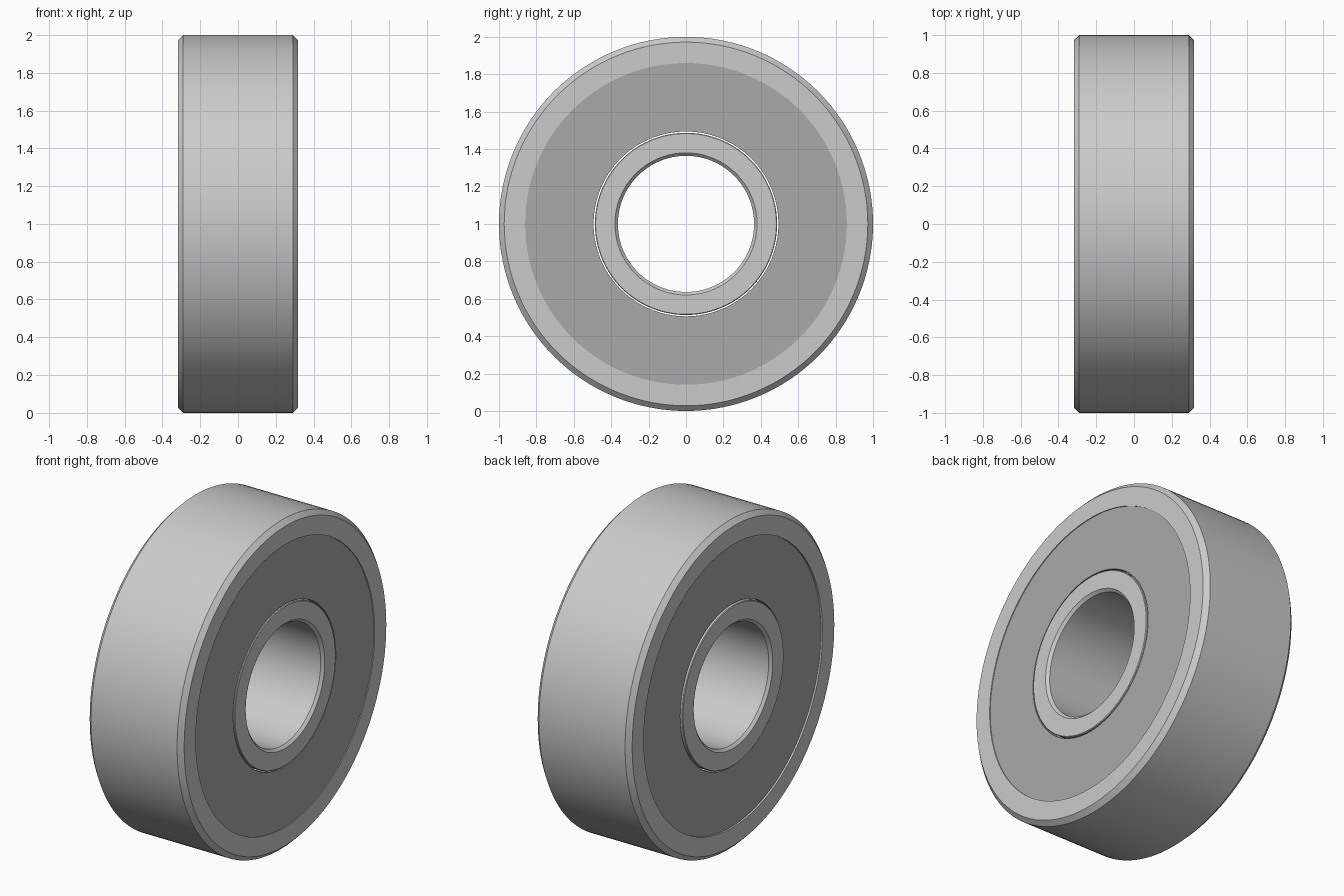
import bpy, bmesh, math

if "Cube" in bpy.data.objects:
    bpy.data.objects.remove(bpy.data.objects["Cube"])

SEG = 128
HALF = 0.318      # half the bearing width
CENTRE_Z = 1.0


def lathe(name, profile, colour=None):
    """Revolve a closed (x, radius) profile around the x axis."""
    bm = bmesh.new()
    rings = []
    for i in range(SEG):
        a = 2 * math.pi * i / SEG
        rings.append([bm.verts.new((x, r * math.cos(a), r * math.sin(a)))
                      for x, r in profile])
    n = len(profile)
    for i in range(SEG):
        p, q = rings[i], rings[(i + 1) % SEG]
        for j in range(n):
            k = (j + 1) % n
            bm.faces.new((p[j], p[k], q[k], q[j]))
    bmesh.ops.recalc_face_normals(bm, faces=bm.faces)
    mesh = bpy.data.meshes.new(name)
    bm.to_mesh(mesh)
    bm.free()
    obj = bpy.data.objects.new(name, mesh)
    obj.location.z = CENTRE_Z
    bpy.context.collection.objects.link(obj)
    if colour:
        mesh.materials.append(colour)
    bpy.ops.object.select_all(action='DESELECT')
    obj.select_set(True)
    bpy.context.view_layer.objects.active = obj
    bpy.ops.object.shade_smooth_by_angle(angle=math.radians(30))
    return obj


def symmetric(half):
    """Mirror half a profile across x = 0 and close the loop."""
    return half + [(-x, r) for x, r in reversed(half)]


dark = bpy.data.materials.new("dark_seal")
dark.diffuse_color = (0.4, 0.4, 0.4, 1)
dark.use_nodes = True
dark.node_tree.nodes["Principled BSDF"].inputs["Base Color"].default_value = dark.diffuse_color


def groove(base, depth):
    """Half of a rounded ball track cut into a ring."""
    return [(0.14 * math.cos(t), base + depth * math.sin(t))
            for t in (math.pi / 2 * i / 6 for i in range(6))]


# Outer ring: chamfered rim, seal seat and inner ball track
lathe("outer_ring", symmetric(
    list(reversed(groove(0.80, 0.07)))
    + [(0.26, 0.80), (0.26, 0.86), (HALF, 0.86), (HALF, 0.972), (0.29, 1.0)]))

# Inner ring: chamfered bore and outer ball track
lathe("inner_ring", symmetric(
    list(reversed(groove(0.487, -0.05)))
    + [(HALF - 0.004, 0.487), (HALF, 0.483), (HALF, 0.38), (0.302, 0.364)]))

# Seals on both faces, slightly recessed between the rings
for name, side, recess in (("right_seal", 1, 0.005), ("left_seal", -1, 0.011)):
    face, back = side * (HALF - recess), side * 0.262
    lathe(name, [(back, 0.494), (face, 0.494), (face, 0.86), (back, 0.86)], dark)
